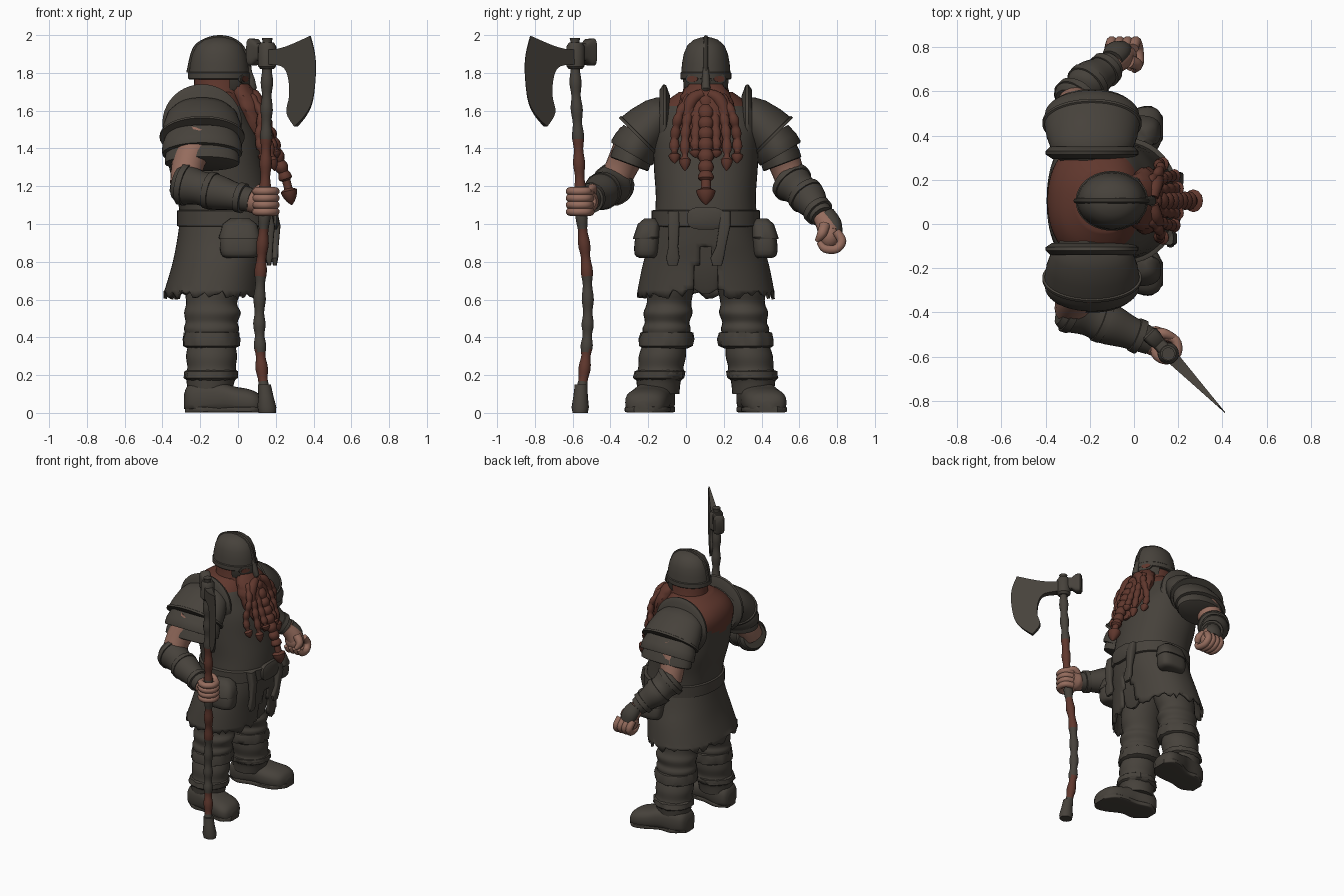
import bpy, bmesh, math, random
from mathutils import Vector

random.seed(4)
C = 0.105  # y of the body's mirror plane; "d" below is the distance from it


def material(name, rgb):
    m = bpy.data.materials.new(name)
    m.diffuse_color = (*rgb, 1)
    return m


GREY = material("dark_leather_and_steel", (0.062, 0.054, 0.044))
BROWN = material("red_brown_hair", (0.115, 0.038, 0.026))
SKIN = material("skin", (0.30, 0.15, 0.11))


def finish(name, bm, mats, color=None):
    bmesh.ops.recalc_face_normals(bm, faces=bm.faces)
    if color:
        for f in bm.faces:
            f.material_index = color(f.calc_center_median())
    me = bpy.data.meshes.new(name)
    bm.to_mesh(me)
    bm.free()
    for m in mats:
        me.materials.append(m)
    ob = bpy.data.objects.new(name, me)
    ob.location.y = C
    bpy.context.collection.objects.link(ob)
    return ob


def smooth(pts, m):
    """Catmull-Rom resample of tuples, m steps per span."""
    out = []
    for i in range(len(pts) - 1):
        q = [pts[max(i - 1, 0)], pts[i], pts[i + 1], pts[min(i + 2, len(pts) - 1)]]
        for k in range(m):
            t = k / m
            out.append(tuple(.5 * (2 * b + (c - a) * t + (2 * a - 5 * b + 4 * c - d) * t * t
                                   + (3 * b - a - 3 * c + d) * t ** 3) for a, b, c, d in zip(*q)))
    return out + [pts[-1]]


def loft(name, rings, mats, n=28, side=(1, 0, 0), axis=None, p=2, jag=0, caps=True, cut=None, color=None):
    """Skin of elliptical rings (x, d, z, radius along side, other radius)."""
    bm, rows = bmesh.new(), []
    P = [Vector(r[:3]) for r in rings]
    for i, r in enumerate(rings):
        t = Vector(axis) if axis else P[min(i + 1, len(P) - 1)] - P[max(i - 1, 0)]
        t.normalize()
        u = Vector(side)
        u = (u - t * u.dot(t)).normalized()
        v, row = t.cross(u), []
        for k in range(n):
            a = 2 * math.pi * k / n
            c, s = math.cos(a), math.sin(a)
            j = 1 + random.uniform(-jag, jag)
            row.append(bm.verts.new(P[i] + u * (r[3] * j * math.copysign(abs(c) ** (2 / p), c))
                                    + v * (r[4] * j * math.copysign(abs(s) ** (2 / p), s))))
        rows.append(row)
    for A, B in zip(rows, rows[1:]):
        for k in range(n):
            bm.faces.new((A[k], A[(k + 1) % n], B[(k + 1) % n], B[k]))
    if caps:
        bm.faces.new(rows[0])
        bm.faces.new(rows[-1])
    if cut:
        bmesh.ops.delete(bm, geom=[f for f in bm.faces if cut(f.calc_center_median())], context='FACES')
    return finish(name, bm, mats if isinstance(mats, list) else [mats], color)


def tube(name, pts, radii, mat, m=4, n=12, **kw):
    return loft(name, smooth([(*q, r, r) for q, r in zip(pts, radii)], m), mat, n=n, **kw)


def ball(name, c, rad, mat):
    rings = [(c[0], c[1], c[2] + rad[2] * math.sin(a), rad[0] * math.cos(a), rad[1] * math.cos(a))
             for a in [math.radians(-88 + 16 * i) for i in range(12)]]
    return loft(name, rings, mat, n=20, axis=(0, 0, 1))


UP = (0, 0, 1)
# Torso: upper back is covered by hair
loft("torso", smooth([(-.07, 0, .9, .24, .27), (-.06, 0, 1.02, .245, .27), (-.075, 0, 1.15, .25, .265),
     (-.11, 0, 1.3, .255, .275), (-.135, 0, 1.45, .25, .28), (-.165, 0, 1.56, .225, .28),
     (-.16, 0, 1.64, .19, .22), (-.13, 0, 1.7, .13, .14)], 5), [GREY, BROWN], n=48, axis=UP, p=2.2,
     color=lambda c: int(c.z > 1.46 + 1.5 * c.y ** 2 and (c.x < -.08 or c.z > 1.62)))
# Skirt with ragged hem and a front slit
skirt = loft("tunic_skirt", smooth([(-.06, 0, 1.0, .25, .275), (-.075, 0, .9, .25, .3), (-.1, 0, .78, .25, .335),
             (-.13, 0, .63, .265, .365)], 5), GREY, n=80, axis=UP, p=2.2, caps=False,
             cut=lambda c: c.x > 0 and abs(c.y) < .09 * (.93 - c.z) / .3)
for v in skirt.data.vertices:
    if v.co.z < .64:
        v.co.z += random.uniform(-.03, .025)
mod = skirt.modifiers.new("thickness", 'SOLIDIFY')
mod.thickness = .018
loft("inner_cloth", [(.14, 0, .95, .02, .06), (.12, 0, .8, .02, .09), (.09, 0, .66, .02, .07),
     (.085, 0, .63, .01, .02)], GREY, axis=UP, p=4)
# Belt, buckle, hanging straps
loft("belt", [(-.06, 0, .985, .25, .275), (-.06, 0, .99, .262, .287), (-.06, 0, 1.07, .262, .287),
     (-.06, 0, 1.075, .25, .275)], GREY, n=48, axis=UP, p=2.2)
loft("buckle", [(.17, 0, 1.03, .1, .06), (.205, 0, 1.03, .1, .06), (.215, 0, 1.03, .075, .04)], GREY,
     side=(0, 1, 0), axis=(1, 0, 0), p=3)
for name, d0, d1 in (("left_strap", .1, .06), ("right_strap", -.17, -.175)):
    x = .2 if d0 > 0 else .17
    loft(name, [(x - .02, d0, 1.07, .028, .03), (x, d0, .99, .025, .03), (x, (d0 + d1) / 2, .88, .015, .026),
         (x - .005, d1, .82, .018, .036), (x - .005, d1, .78, .01, .025)], GREY, n=16, axis=UP, p=4)

# Helmet with brim, crest, visor and eye openings
dome = [(1.0, 1.765), (1.04, 1.77), (1.04, 1.80), (1.0, 1.805), (.97, 1.85), (.9, 1.9), (.76, 1.945),
        (.5, 1.975), (.2, 1.988), (.03, 1.99)]
loft("helmet", [(-.1, 0, z, .158 * r, .13 * r) for r, z in dome], GREY, n=40, axis=UP)
tube("helmet_crest", [(.062, 0, 1.8), (.055, 0, 1.85), (.025, 0, 1.93), (-.03, 0, 1.975), (-.1, 0, 1.988),
     (-.17, 0, 1.972), (-.23, 0, 1.925), (-.262, 0, 1.8)], [.012] * 8, GREY, n=8, side=(0, 1, 0))
loft("visor", [(-.09, 0, 1.695, .13, .105), (-.09, 0, 1.72, .15, .122), (-.095, 0, 1.79, .158, .13)], GREY, n=40,
     axis=UP, caps=False, cut=lambda c: c.x < -.04)
loft("nose_guard", [(.05, 0, 1.83, .015, .015), (.068, 0, 1.77, .02, .02), (.08, 0, 1.72, .02, .024),
     (.065, 0, 1.69, .015, .012)], GREY, n=12, axis=UP)
loft("head_and_neck_hair", [(-.11, 0, 1.55, .16, .17), (-.1, 0, 1.66, .14, .135), (-.1, 0, 1.72, .135, .118),
     (-.1, 0, 1.8, .13, .115)], BROWN, axis=UP)
for s in (-1, 1):
    nrm = (.85, .5 * s, 0)
    eye = lambda k: (.031 + .85 * k, s * .066 + .5 * s * k, 1.768)
    loft("eye_rim", [(*eye(-.015), .045, .027), (*eye(.006), .045, .027), (*eye(.008), .036, .019)], GREY,
         side=(-.5, .85 * s, 0), axis=nrm)
    loft("eye", [(*eye(.004), .033, .016), (*eye(.011), .033, .016)], BROWN, side=(-.5, .85 * s, 0), axis=nrm)

# Beard mass and braids


def braid(name, pts, r):
    """Beaded plait ending in a bound, pointed tuft."""
    fine = smooth(pts, 12)
    rings = []
    for i, q in enumerate(fine):
        t = i / (len(fine) - 1)
        w = r * (.72 + .3 * abs(math.sin(i * math.pi / 6)))
        if t > .78:
            w = r * 1.25 * max(.04, math.sin(math.pi * (1 - t) / .3) if t > .85 else .5)
        rings.append((*q, w, w * .85))
    loft(name, rings, BROWN, n=12, side=(0, 1, 0))


loft("beard", smooth([(-.0, 0, 1.74, .06, .09), (.03, 0, 1.68, .075, .13), (.06, 0, 1.6, .075, .15),
     (.09, 0, 1.5, .065, .13), (.13, 0, 1.4, .045, .08), (.16, 0, 1.32, .01, .02)], 4), BROWN, axis=UP, jag=.05)
braid("centre_braid", [(.08, 0, 1.67), (.135, 0, 1.56), (.18, 0, 1.45), (.22, 0, 1.33), (.258, 0, 1.22),
      (.285, 0, 1.1)], .042)
for s in (-1, 1):
    for name, d, x, z in (("inner_braid", .055, .175, 1.35), ("middle_braid", .11, .16, 1.28),
                          ("outer_braid", .165, .11, 1.32)):
        braid(name, [(.07, s * d * .5, 1.68), (.12, s * d * .85, 1.58), (x, s * d, 1.45),
                     (x + .035, s * d, z)], .026)
    tube("moustache", [(.085, s * .015, 1.69), (.095, s * .07, 1.66), (.11, s * .1, 1.58), (.145, s * .09, 1.48)],
         [.025, .035, .028, .004], BROWN, side=(0, 1, 0))

for s in (-1, 1):
    # Layered shoulder armour with upright neck fin
    plates = [("shoulder_plate", (.7, -.7), [(.165, 1.645, .05, .03), (.2, 1.61, .15, .085), (.24, 1.575, .185, .11),
               (.3, 1.515, .207, .132), (.345, 1.47, .215, .14), (.347, 1.468, .225, .147), (.357, 1.458, .225, .147)]),
              ("upper_arm_plate", (.5, -.87), [(.34, 1.47, .19, .11), (.37, 1.42, .21, .123), (.39, 1.38, .213, .127),
               (.395, 1.37, .21, .122)]),
              ("lower_arm_plate", (.35, -.94), [(.37, 1.42, .18, .1), (.395, 1.35, .197, .108), (.405, 1.32, .197, .108),
               (.405, 1.315, .185, .1)])]
    for name, (ay, az), prof in plates:
        loft(name, [(-.19, s * d, z, a, b) for d, z, a, b in prof], GREY, n=40, axis=(0, s * ay, az))
    loft("neck_fin", [(-.19, s * .19, 1.51, .18, .17), (-.19, s * .21, 1.53, .21, .205),
         (-.19, s * .225, 1.535, .21, .205), (-.19, s * .245, 1.53, .19, .18)], GREY, n=40, axis=(0, s, 0))

    # Belt pouches with flap
    loft("pouch", smooth([(.01, s * .31, .82, .07, .04), (.01, s * .315, .84, .1, .062), (.01, s * .31, .92, .105, .065),
         (.01, s * .295, 1.0, .08, .05), (.01, s * .29, 1.02, .05, .03)], 3), GREY, axis=UP, p=3)
    loft("pouch_flap", [(.01, s * .318, .92, .108, .068), (.01, s * .313, .93, .112, .071),
         (.01, s * .3, 1.0, .09, .06), (.01, s * .295, 1.03, .05, .03)], GREY, axis=UP, p=3)

    # Baggy trousers, fur cuff, shin and boot
    loft("trouser_leg", smooth([(-.12, s * .15, .8, .15, .13), (-.13, s * .185, .66, .15, .125),
         (-.14, s * .195, .58, .135, .118), (-.135, s * .2, .53, .15, .13), (-.14, s * .205, .48, .138, .118),
         (-.14, s * .208, .44, .146, .128), (-.14, s * .21, .38, .12, .11)], 4), GREY, axis=UP)
    loft("knee_fur_cuff", [(-.14, s * .215, .34, .12, .115), (-.14, s * .213, .355, .148, .143),
         (-.14, s * .21, .39, .15, .145), (-.14, s * .208, .425, .143, .138), (-.14, s * .208, .435, .11, .1)],
         GREY, n=40, axis=UP, jag=.045)
    loft("shin_wrap", smooth([(-.15, s * .25, .1, .115, .11), (-.145, s * .25, .17, .128, .118),
         (-.14, s * .24, .2, .138, .13), (-.14, s * .238, .24, .128, .12), (-.14, s * .23, .3, .135, .125),
         (-.14, s * .22, .36, .125, .115)], 4), GREY, axis=UP)
    loft("boot_fur_cuff", [(-.145, s * .25, .17, .12, .115), (-.143, s * .247, .185, .142, .135),
         (-.14, s * .243, .22, .14, .133), (-.14, s * .24, .23, .12, .11)], GREY, n=40, axis=UP, jag=.04)
    foot = loft("boot", smooth([(-.285, s * .25, .06, .04, .04), (-.265, s * .255, .07, .08, .075),
                (-.2, s * .262, .075, .1, .1), (-.1, s * .28, .08, .1, .085), (-.02, s * .3, .065, .11, .075),
                (.06, s * .317, .055, .11, .07), (.11, s * .325, .045, .085, .055), (.132, s * .33, .04, .03, .02)],
                4), GREY, side=(0, 1, 0), axis=(1, 0, 0), p=2.6)
    for v in foot.data.vertices:
        v.co.z = max(v.co.z, .02)
    sole = [(-.28, .25, .05), (-.2, .262, .1), (-.1, .275, .09), (0, .302, .113), (.08, .32, .108), (.132, .33, .05)]
    loft("boot_sole", smooth([(x, s * d, .018, w, .017) for x, d, w in sole], 4), GREY,
         side=(0, 1, 0), axis=(1, 0, 0), p=6)

# Arms: skin, flared bracers, bands
for tag, sh, el, mid, wr in (("right", (-.2, -.37, 1.46), (-.28, -.49, 1.21), (-.12, -.555, 1.17), (.075, -.635, 1.125)),
                             ("left", (-.2, .37, 1.46), (-.26, .455, 1.22), (-.2, .54, 1.14), (-.1, .615, 1.04))):
    bend = tuple((a + b) / 2 + e for a, b, e in zip(sh, el, (-.02, 0, 0)))
    tube(tag + "_upper_arm", [sh, bend, el], [.1, .088, .08], SKIN, n=20)
    E, M, W = Vector(el), Vector(mid), Vector(wr)
    pts = [E - (M - E) * .25, E, (E + M) / 2, M, (M + W) / 2, W]
    tube(tag + "_bracer", pts, [.09, .108, .09, .095, .075, .062], GREY, n=28, side=UP)
    for k, r in ((E, .112), (M * .85 + E * .15, .1), (M * .3 + W * .7, .08)):
        t = (W - E).normalized() * .018
        loft(tag + "_bracer_band", [(*(k + t * o), r * q, r * q) for o, q in ((-1, .9), (-.9, 1), (.9, 1), (1, .9))],
             GREY, side=UP, axis=tuple(t), jag=.02)

# Right fist gripping the shaft
tube("right_palm", [(.05, -.63, 1.12), (.1, -.635, 1.12), (.15, -.63, 1.12)], [.055, .068, .05], SKIN, n=16, side=UP)
for i in range(4):
    z = 1.065 + .036 * i
    tube("right_finger", [(.145 + .055 * math.cos(a), -.665 + .055 * math.sin(a), z)
         for a in [math.radians(100 - 62 * k) for k in range(6)]], [.022] * 5 + [.014], SKIN, n=10, side=UP)
tube("right_thumb", [(.09, -.61, 1.16), (.13, -.6, 1.19), (.185, -.62, 1.175)], [.028, .025, .015], SKIN, side=UP)
# Left closed fist
tube("left_wrist", [(-.1, .615, 1.04), (-.07, .645, .99), (-.05, .655, .95)], [.05, .06, .06], SKIN, n=16)
ball("left_palm", (-.055, .655, .935), (.07, .06, .07), SKIN)
loft("left_hand_guard", smooth([(-.1, .64, 1.05, .05, .045), (-.075, .675, 1.0, .06, .045),
     (-.06, .695, .95, .05, .03)], 3), GREY)
for i in range(4):
    x = -.11 + .036 * i
    tube("left_finger", [(x, .69, .96), (x + .01, .72, .91), (x + .02, .69, .868), (x + .025, .63, .87),
         (x + .02, .6, .905)], [.024, .025, .024, .023, .015], SKIN, n=10)
tube("left_thumb", [(-.02, .63, .99), (.015, .615, .95), (.0, .59, .91)], [.03, .026, .014], SKIN)

# Axe shaft: wrapped grip, brown wood between wraps
shaft = smooth([(.14, -.66, .1), (.12, -.635, .3), (.113, -.625, .5), (.12, -.63, .75), (.137, -.655, 1.0),
                (.145, -.668, 1.25), (.15, -.678, 1.5), (.153, -.69, 1.75), (.155, -.693, 1.985)], 10)
loft("axe_shaft", [(*q, .029 + .004 * math.sin(i * 1.1),) * 1 + (.029 + .004 * math.sin(i * 1.1),)
     for i, q in enumerate(shaft)], [GREY, BROWN], n=14, side=(1, 0, 0),
     color=lambda c: int(.17 < c.z < .33 or .72 < c.z < .97 or 1.2 < c.z < 1.45))
loft("axe_shaft_cap", [(.155, -.665, 0.0, .045, .04), (.153, -.665, .03, .05, .046), (.147, -.663, .09, .04, .038),
     (.14, -.66, .15, .034, .034)], GREY, n=16, axis=UP)
# Axe head: bearded blade in the plane of direction D, with socket and poll
D, N = Vector((.69, -.72, 0)), Vector((.72, .69, 0))
O = Vector((.155, -.69, 0))
outline = (smooth([(0, 1.925), (.08, 1.925), (.18, 1.945), (.33, 1.995)], 4)[:-1]
           + smooth([(.33, 1.995), (.365, 1.9), (.372, 1.8), (.35, 1.66), (.3, 1.58), (.22, 1.515)], 4)[:-1]
           + smooth([(.22, 1.515), (.165, 1.59), (.185, 1.68), (.175, 1.78), (.13, 1.835), (0, 1.845)], 4))
bm = bmesh.new()
sides = [[bm.verts.new(O + D * u + Vector((0, 0, z)) + N * k * max(.0015, .032 - .083 * u)) for u, z in outline]
         for k in (-1, 1)]
for row in sides:
    bm.faces.new(row)
for i in range(len(outline)):
    j = (i + 1) % len(outline)
    bm.faces.new((sides[0][i], sides[0][j], sides[1][j], sides[1][i]))
finish("axe_blade", bm, [GREY])
loft("axe_socket", [(.154, -.69, 1.82, .035, .035), (.154, -.69, 1.835, .048, .048), (.155, -.69, 1.94, .048, .048),
     (.155, -.69, 1.96, .035, .035)], GREY, n=20, axis=UP)
loft("axe_poll", [(*(O - D * u + Vector((0, 0, 1.91))), h, w) for u, h, w in
     ((0, .05, .035), (.06, .045, .03), (.09, .07, .038), (.12, .072, .04), (.13, .06, .03))], GREY,
     side=UP, axis=tuple(-D), p=4)

# Smooth shading with sharp creases kept
bpy.ops.object.select_all(action='SELECT')
bpy.context.view_layer.objects.active = skirt
bpy.ops.object.shade_smooth_by_angle(angle=math.radians(40))
